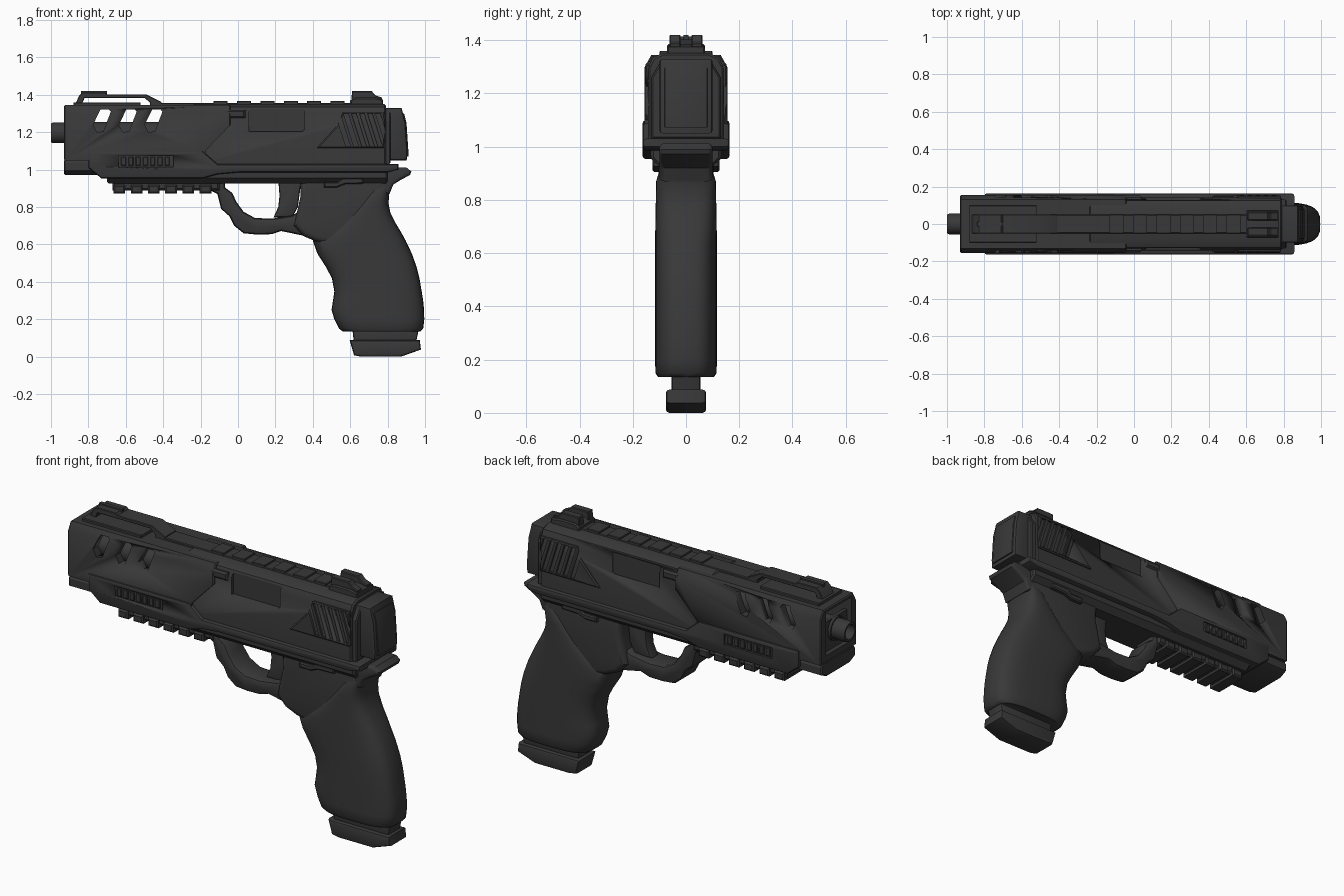
import bpy, bmesh, math

mat = bpy.data.materials.new("charcoal")
mat.diffuse_color = (0.04, 0.04, 0.04, 1)


def loft(name, rings, bevel=0.0, segs=2, axis=1, angle=30):
    """Skin a list of equal-length rings and cap both ends; bevel rounds the cap rims."""
    bm = bmesh.new()
    rows = [[bm.verts.new(p) for p in r] for r in rings]
    for a, b in zip(rows, rows[1:]):
        for i in range(len(a)):
            j = (i + 1) % len(a)
            bm.faces.new((a[i], a[j], b[j], b[i]))
    bm.faces.new(rows[0])
    bm.faces.new(rows[-1])
    bmesh.ops.recalc_face_normals(bm, faces=bm.faces)
    if bevel:
        rim = [e for e in bm.edges if abs(e.verts[0].co[axis] - e.verts[1].co[axis]) < 1e-5]
        bmesh.ops.bevel(bm, geom=rim, offset=bevel, segments=segs, profile=0.5,
                        affect='EDGES', clamp_overlap=True)
    me = bpy.data.meshes.new(name)
    bm.to_mesh(me)
    bm.free()
    me.materials.append(mat)
    ob = bpy.data.objects.new(name, me)
    bpy.context.collection.objects.link(ob)
    bpy.ops.object.select_all(action='DESELECT')
    ob.select_set(True)
    bpy.context.view_layer.objects.active = ob
    bpy.ops.object.shade_smooth_by_angle(angle=math.radians(angle))
    return ob


def side(name, pts, y0, y1=None, bevel=0.0, segs=2):
    """Extrude an (x, z) outline across y; one width means symmetric."""
    if y1 is None:
        y0, y1 = -y0, y0
    return loft(name, [[(x, y, z) for x, z in pts] for y in (y0, y1)], bevel, segs)


def along(name, half, x0, x1, bevel=0.0):
    """Extrude a mirrored (y, z) half section along x."""
    pts = half + [(-y, z) for y, z in reversed(half)]
    return loft(name, [[(x, y, z) for y, z in pts] for x in (x0, x1)], bevel, 1, 0)


def box(name, x0, x1, y0, y1, z0, z1, bevel=0.0):
    return side(name, [(x0, z0), (x1, z0), (x1, z1), (x0, z1)], y0, y1, bevel, 1)


def cut(ob, *cutters):
    bpy.context.view_layer.objects.active = ob
    for c in cutters:
        m = ob.modifiers.new("cut", 'BOOLEAN')
        m.operation, m.solver, m.object = 'DIFFERENCE', 'EXACT', c
        bpy.ops.object.modifier_apply(modifier=m.name)
        bpy.data.objects.remove(c)


def shift(pts, dx):
    return [(x + dx, z) for x, z in pts]


# Front slide shell: hollow, slotted, with slanted rear edge
cover = along("slide_front", [(0.155, 1.05), (0.155, 1.30), (0.13, 1.345)], -0.93, -0.04, 0.006)
slot = [(-0.775, 1.24), (-0.755, 1.20), (-0.72, 1.205), (-0.68, 1.31), (-0.69, 1.322), (-0.735, 1.322)]
cut(cover,
    box("cavity", -1.1, -0.25, -0.11, 0.11, 1.09, 1.328),
    side("slant", [(-0.03, 1.25), (-0.04, 1.24), (-0.175, 1.10), (-0.175, 1.0), (0.1, 1.0), (0.1, 1.25)], 0.3),
    *[side("slot", shift(slot, 0.138 * i), 0.3) for i in range(3)])
box("muzzle_plate", -0.905, -0.885, -0.112, 0.112, 1.08, 1.255)

# Rear slide with ports and slanted serrations
rear = along("slide_rear", [(0.143, 1.02), (0.143, 1.295), (0.125, 1.335), (0.085, 1.352)], -0.24, 0.79, 0.008)
serration = [(0.525, 1.30), (0.55, 1.30), (0.605, 1.125), (0.58, 1.125)]
port = [(0.06, 1.205), (0.345, 1.205), (0.355, 1.215), (0.355, 1.325), (0.07, 1.325), (0.06, 1.315)]
for s in (-1, 1):
    grip_pad = side("serrated_pad", [(0.42, 1.115), (0.53, 1.235), (0.56, 1.305), (0.785, 1.305), (0.785, 1.115)],
                    s * 0.13, s * 0.154, 0.006, 1)
    for i in range(6):
        cut(grip_pad, side("groove", shift(serration, 0.043 * i - 0.004), s * 0.142, s * 0.2))
    cut(rear, side("port", port, s * 0.126, s * 0.2))
    side("shoulder", [(-0.06, 1.275), (0.04, 1.275), (0.04, 1.32), (-0.06, 1.32)], s * 0.11, s * 0.152, 0.01, 1)
along("slide_tail", [(0.13, 1.03), (0.13, 1.26), (0.10, 1.31)], 0.78, 0.815, 0.006)

# Rear cover plate
side("back_plate", [(0.77, 1.05), (0.902, 1.05), (0.905, 1.10), (0.895, 1.25), (0.875, 1.33), (0.77, 1.33)],
     0.10, bevel=0.012)
side("back_panel", [(0.88, 1.07), (0.911, 1.07), (0.911, 1.10), (0.901, 1.25), (0.888, 1.30), (0.87, 1.30)],
     0.08, bevel=0.005)

# Top rib, front deck and sights
box("top_rib", -0.45, 0.62, -0.05, 0.05, 1.33, 1.357, 0.004)
for i in range(6):
    x = -0.13 + 0.125 * i
    box("rib_tooth", x, x + 0.075, -0.05, 0.05, 1.35, 1.367, 0.003)
box("front_deck", -0.88, -0.52, -0.10, 0.10, 1.335, 1.36, 0.004)
side("front_sight_bridge", [(-0.87, 1.35), (-0.85, 1.395), (-0.83, 1.413), (-0.71, 1.413), (-0.70, 1.402),
     (-0.49, 1.402), (-0.41, 1.362), (-0.41, 1.34), (-0.47, 1.34), (-0.47, 1.358), (-0.50, 1.384),
     (-0.82, 1.384), (-0.835, 1.35)], 0.05, bevel=0.003, segs=1)
box("front_sight", -0.84, -0.70, -0.01, 0.01, 1.40, 1.42)
side("rear_sight_base", [(0.60, 1.34), (0.60, 1.37), (0.63, 1.385), (0.73, 1.385), (0.775, 1.375), (0.775, 1.33)],
     0.072, bevel=0.006, segs=1)
for s in (-1, 1):
    side("rear_sight_post", [(0.605, 1.36), (0.61, 1.42), (0.715, 1.42), (0.735, 1.397), (0.77, 1.385), (0.77, 1.36)],
         s * 0.02, s * 0.062, 0.004, 1)

# Barrel with hollow muzzle
circle = [(math.cos(math.tau * i / 32), math.sin(math.tau * i / 32)) for i in range(32)]
loft("barrel", [[(x, r * c, 1.197 + r * s) for c, s in circle] for x, r in
     ((-0.2, 0.058), (-0.925, 0.058), (-0.925, 0.066), (-0.91, 0.066), (-0.91, 0.055), (-0.99, 0.055),
      (-1.0, 0.05), (-1.0, 0.04), (-0.93, 0.038))])

# Frame: wide side rails, inner body and front block
rail = [(-0.80, 1.10), (-0.19, 1.10), (-0.11, 1.03), (0.857, 1.03), (0.857, 1.0), (0.80, 0.985), (0.0, 0.985),
        (-0.11, 0.975), (-0.19, 0.953), (-0.73, 0.953), (-0.80, 1.01)]
frame = side("frame_side", rail, 0.164, bevel=0.014)
for s in (-1, 1):
    cut(frame, box("vent", -0.64, -0.345, s * 0.152, s * 0.2, 1.015, 1.075))
    for i in range(7):
        x = -0.625 + 0.039 * i
        box("vent_block", x, x + 0.026, s * 0.14, s * 0.162, 1.022, 1.068, 0.003)
along("frame_body", [(0.10, 0.925), (0.132, 0.955), (0.135, 1.04)], -0.70, 0.80, 0.01)
along("frame_nose", [(0.10, 0.972), (0.148, 0.995), (0.148, 1.035), (0.135, 1.055)], -0.93, -0.60, 0.006)

# Accessory rail with teeth
box("accessory_rail", -0.67, -0.10, -0.085, 0.085, 0.888, 0.95, 0.01)
for i in range(6):
    x = -0.665 + 0.092 * i
    box("rail_tooth", x, x + 0.062, -0.10, 0.10, 0.873, 0.918, 0.008)

# Trigger guard, trigger and frame neck
side("trigger_guard", [(-0.20, 0.95), (-0.17, 0.90), (-0.11, 0.87), (-0.09, 0.79), (-0.045, 0.75), (-0.02, 0.70),
     (0.03, 0.66), (0.10, 0.653), (0.18, 0.655), (0.23, 0.672), (0.36, 0.645), (0.45, 0.65), (0.45, 0.78),
     (0.33, 0.78), (0.29, 0.755), (0.18, 0.738), (0.09, 0.742), (0.03, 0.775), (-0.01, 0.83), (-0.03, 0.875),
     (-0.07, 0.905), (-0.07, 0.95)], 0.072, bevel=0.02)
side("trigger", [(0.215, 0.95), (0.222, 0.86), (0.215, 0.80), (0.19, 0.745), (0.29, 0.745), (0.32, 0.80),
                 (0.34, 0.95)], 0.035, bevel=0.012)
side("frame_neck", [(0.33, 0.98), (0.335, 0.86), (0.315, 0.77), (0.30, 0.70), (0.35, 0.645), (0.42, 0.615),
     (0.60, 0.58), (0.76, 0.68), (0.79, 0.80), (0.80, 0.98)], 0.103, bevel=0.03, segs=3)
side("beavertail", [(0.60, 1.025), (0.80, 1.012), (0.90, 1.012), (0.927, 0.99), (0.92, 0.972), (0.87, 0.945),
     (0.83, 0.92), (0.81, 0.87), (0.60, 0.87)], 0.10, bevel=0.04, segs=4)

# Grip: stacked rounded sections (height, front, back, half width)
stations = [(0.135, 0.56, 0.975, 0.105), (0.15, 0.54, 0.99, 0.115), (0.20, 0.515, 0.996, 0.116),
            (0.25, 0.50, 0.995, 0.116), (0.30, 0.508, 0.99, 0.116), (0.35, 0.515, 0.982, 0.116),
            (0.42, 0.502, 0.97, 0.116), (0.48, 0.47, 0.955, 0.116), (0.55, 0.425, 0.93, 0.116),
            (0.62, 0.40, 0.897, 0.116), (0.66, 0.455, 0.875, 0.116), (0.71, 0.525, 0.845, 0.115),
            (0.77, 0.595, 0.815, 0.114), (0.82, 0.645, 0.805, 0.113), (0.87, 0.69, 0.808, 0.112),
            (0.91, 0.73, 0.82, 0.10)]


def power(v, e):
    return math.copysign(abs(v) ** e, v)


def grip_ring(z, a, b, w):
    return [((a + b) / 2 + (b - a) / 2 * power(c, 0.62), w * power(s, 0.62), z) for c, s in circle]


loft("grip", [grip_ring(*s) for s in stations], angle=45)

# Magazine
side("magazine_neck", [(0.61, 0.16), (0.62, 0.07), (0.95, 0.07), (0.97, 0.16)], 0.055, bevel=0.012)
side("magazine_base", [(0.597, 0.088), (0.62, 0.008), (0.66, 0.0), (0.87, 0.0), (0.978, 0.038), (0.972, 0.088)],
     0.076, bevel=0.014)

# Slide levers and pins on both sides
lever = [(0.46, 0.905), (0.53, 0.905), (0.57, 0.922), (0.67, 0.925), (0.67, 0.957), (0.56, 0.957),
         (0.535, 0.935), (0.46, 0.935)]
for s in (-1, 1):
    side("slide_lever", lever, s * 0.09, s * 0.126, 0.006, 1)
